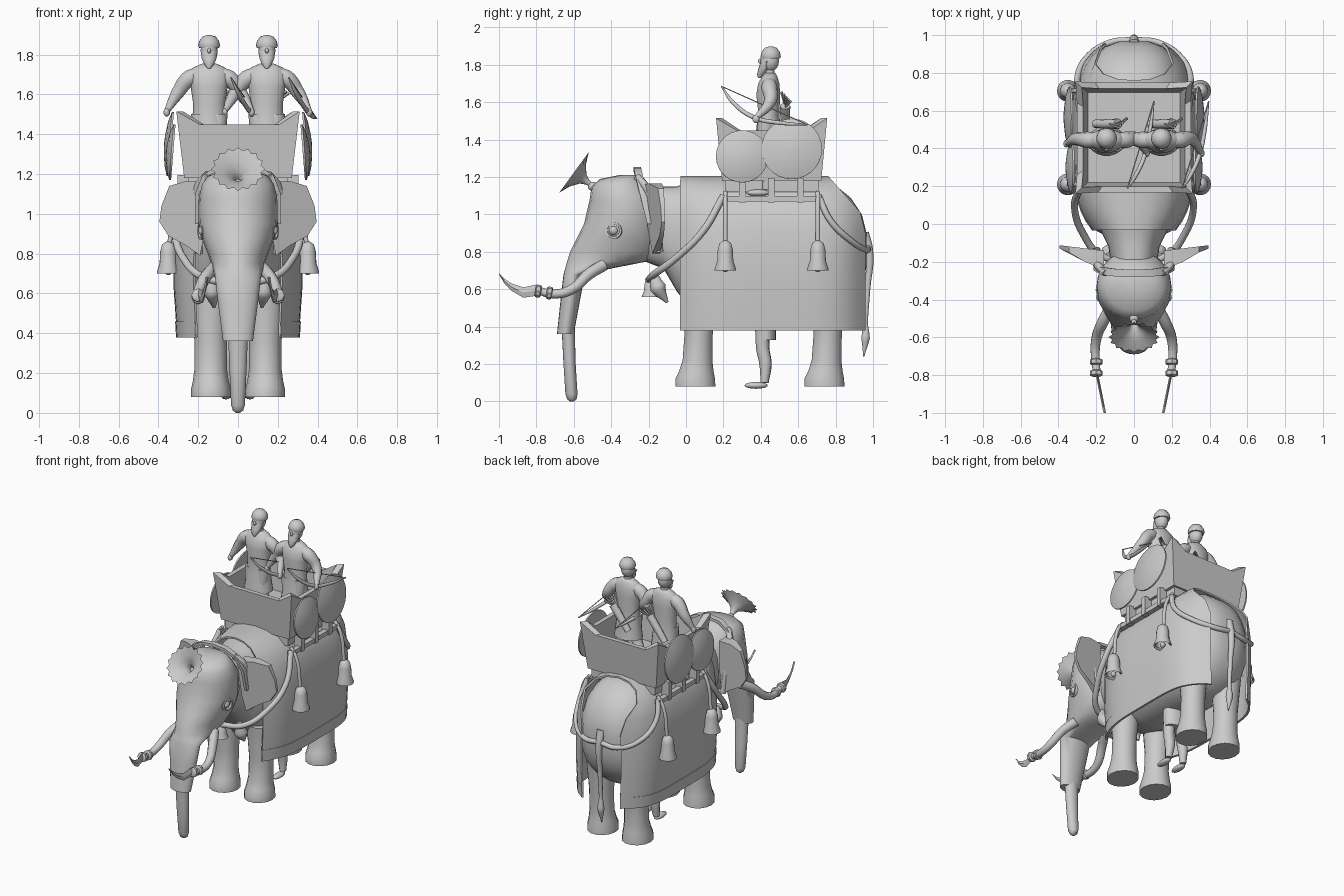
import bpy, bmesh, math
from mathutils import Vector

if "Cube" in bpy.data.objects:
    bpy.data.objects.remove(bpy.data.objects["Cube"])

GREY = bpy.data.materials.new("plain_grey")
GREY.use_nodes = True
GREY.diffuse_color = (0.6, 0.6, 0.6, 1)
GREY.node_tree.nodes["Principled BSDF"].inputs["Base Color"].default_value = (0.6, 0.6, 0.6, 1)
TAU = math.tau


def select(ob):
    bpy.ops.object.select_all(action="DESELECT")
    bpy.context.view_layer.objects.active = ob
    ob.select_set(True)


def finish(name, bm, angle=40, thick=0):
    bmesh.ops.recalc_face_normals(bm, faces=bm.faces)
    mesh = bpy.data.meshes.new(name)
    bm.to_mesh(mesh)
    bm.free()
    ob = bpy.data.objects.new(name, mesh)
    bpy.context.collection.objects.link(ob)
    mesh.materials.append(GREY)
    select(ob)
    if thick:
        m = ob.modifiers.new("thickness", "SOLIDIFY")
        m.thickness = thick
        m.offset = 0
        bpy.ops.object.modifier_apply(modifier=m.name)
    if angle:
        bpy.ops.object.shade_smooth_by_angle(angle=math.radians(angle))


def skin(name, rows, closed=True, caps=True, angle=40, thick=0):
    """Bridge rows of points into one surface."""
    bm = bmesh.new()
    vs = [[bm.verts.new(p) for p in r] for r in rows]
    n = len(rows[0])
    for a, b in zip(vs, vs[1:]):
        for i in range(n if closed else n - 1):
            j = (i + 1) % n
            bm.faces.new((a[i], a[j], b[j], b[i]))
    if caps and closed:
        bm.faces.new(vs[0])
        bm.faces.new(vs[-1])
    finish(name, bm, angle, thick)


def stack(name, levels, cx=0, n=20, angle=40):
    """Levels of (z, y front, y back, half width) joined as ovals."""
    skin(name, [[(cx + w * math.cos(k * TAU / n), (f + b) / 2 + (b - f) / 2 * math.sin(k * TAU / n), z)
                 for k in range(n)] for z, f, b, w in levels], angle=angle)


def turned(name, profile, place, axis=(0, 0, 1), n=18, wave=0):
    """Turn a (radius, height) profile about an axis; wave notches the last ring."""
    q = Vector(axis).to_track_quat("Z", "Y")
    rows = []
    for i, (r, h) in enumerate(profile):
        edge = wave if i == len(profile) - 1 else 0
        rows.append([Vector(place) + q @ Vector((r * (1 - edge * (k % 2)) * math.cos(k * TAU / n),
                     r * (1 - edge * (k % 2)) * math.sin(k * TAU / n), h)) for k in range(n)])
    skin(name, rows, caps=not wave)


def tube(name, pts, radii, sides=3):
    cu = bpy.data.curves.new(name, "CURVE")
    cu.dimensions = "3D"
    cu.bevel_depth = 1
    cu.bevel_resolution = sides
    cu.resolution_u = 6
    cu.use_fill_caps = True
    sp = cu.splines.new("BEZIER")
    sp.bezier_points.add(len(pts) - 1)
    for i, (bp, p) in enumerate(zip(sp.bezier_points, pts)):
        bp.co = p
        bp.handle_left_type = bp.handle_right_type = "AUTO"
        bp.radius = radii[i] if isinstance(radii, (list, tuple)) else radii
    ob = bpy.data.objects.new(name, cu)
    bpy.context.collection.objects.link(ob)
    cu.materials.append(GREY)
    select(ob)
    bpy.ops.object.convert(target="MESH")
    bpy.ops.object.shade_smooth_by_angle(angle=math.radians(50))


def box(name, place, size):
    bm = bmesh.new()
    bmesh.ops.create_cube(bm, size=1)
    for v in bm.verts:
        v.co = Vector(place) + Vector([a * b for a, b in zip(v.co, size)])
    finish(name, bm, 0)


def ball(name, place, size):
    bm = bmesh.new()
    bmesh.ops.create_uvsphere(bm, u_segments=16, v_segments=10, radius=1)
    for v in bm.verts:
        v.co = Vector(place) + Vector([a * b for a, b in zip(v.co, size)])
    finish(name, bm, 60)


def mirror_x(pts, s):
    return [(x * s, y, z) for x, y, z in pts]


def full(c):
    """Swell a sine or cosine so that ovals become slightly boxy."""
    return math.copysign(abs(c) ** .85, c)


# Elephant body: upright ovals (y, centre z, half width, half height)
barrel = [(-.3, .96, .11, .18), (-.12, .93, .135, .22), (-.05, .87, .17, .28), (.03, .83, .21, .345),
          (.2, .81, .265, .36), (.5, .81, .285, .365), (.7, .81, .28, .372), (.8, .81, .255, .345),
          (.88, .81, .215, .28), (.94, .81, .15, .19), (.965, .81, .08, .09)]
skin("elephant_body", [[(w * full(math.cos(k * TAU / 32)), y, c + h * full(math.sin(k * TAU / 32)))
                        for k in range(32)] for y, c, w, h in barrel], angle=60)

# Head with armoured trunk sleeve, and the bare trunk tip below it
stack("elephant_head", [(1.21, -.36, -.25, .1), (1.19, -.46, -.22, .15), (1.15, -.505, -.19, .18),
      (1.08, -.515, -.14, .197), (.95, -.545, -.13, .2), (.87, -.585, -.13, .18), (.8, -.62, -.14, .152),
      (.75, -.635, -.2, .135), (.715, -.645, -.38, .125), (.68, -.655, -.54, .115), (.55, -.67, -.565, .1),
      (.36, -.69, -.6, .075)], angle=60)
stack("trunk_tip", [(.4, -.665, -.595, .05), (.2, -.655, -.59, .042), (.04, -.645, -.58, .035),
                    (.012, -.635, -.585, .026), (0, -.62, -.6, .01)])
strap = [(.205, .95), (.205, 1.1), (.17, 1.19), (.09, 1.235), (0, 1.245)]
strap += [(-x, z) for x, z in strap[-2::-1]]
skin("head_strap", [[(x, y + (1.2 - z) * .25, z) for x, z in strap] for y in (-.27, -.23)], closed=False, thick=.02)
turned("head_plume", [(.012, -.02), (.015, .02), (.03, .05), (.075, .085), (.135, .11)],
       (0, -.51, 1.16), (0, -.81, .59), n=32, wave=.13)
ball("plume_knob", (0, -.5, 1.15), (.025, .025, .025))


# Blanket: side sheets meeting over the back and wrapping round the rump, with a lower border
def sheet(name, profile, grow):
    rows = []
    for i in range(21):
        row = []
        for fx, z in profile:
            end = .76 + .195 * min(1, (1.2 - z) / .22)
            y = -.03 + (end + .03) * i / 20
            t = (y - .46) / .5
            taper = .34 * t ** 4 if t < 0 else .54 * t ** 5
            row.append(((.317 * fx + math.copysign(grow, fx)) * (1 - taper), y, z))
        rows.append(row)
    skin(name, rows, closed=False, angle=50, thick=.012)


half = [(.95, .38), (.965, .46), (1, .62), (1, .78), (.97, .9), (.9, 1.01), (.76, 1.1), (.55, 1.16), (.3, 1.19)]
sheet("blanket", half + [(0, 1.2)] + [(-x, z) for x, z in half[::-1]], 0)

for s in (-1, 1):
    side = "left" if s > 0 else "right"
    sheet(side + "_blanket_border", [(s * .95, .38), (s * .965, .46)], .004)
    # Legs with spread feet
    for part, y in (("front", .05), ("hind", .74)):
        stack(f"{side}_{part}_leg", [(.08, y - .11, y + .11, .1), (.12, y - .11, y + .108, .099),
              (.16, y - .09, y + .1, .09), (.22, y - .07, y + .093, .082), (.36, y - .06, y + .095, .082),
              (.6, y - .08, y + .12, .1)], s * .137, 14)
    # Ear: a wedge, thick at the head and thin at the outer edge
    ear = [(.16, -.24, 1.16), (.26, -.2, 1.165), (.345, -.15, 1.14), (.385, -.135, 1.04), (.395, -.13, .96),
           (.35, -.14, .89), (.26, -.16, .84), (.19, -.18, .79), (.17, -.2, .9)]
    skin(side + "_ear", [mirror_x(ear, s), [(s * x, -.112 - (.4 - x) * .12, z) for x, y, z in ear]], angle=30)
    tube(side + "_ear_roll", mirror_x([(.15, -.26, 1.2), (.2, -.21, 1.14), (.215, -.16, 1.0), (.195, -.14, .8)], s), .02)
    # Eye with a raised rim
    turned(side + "_eye_rim", [(.045, -.02), (.045, .012), (.034, .012), (.03, 0)], (s * .18, -.385, .915), (s, -.3, 0))
    ball(side + "_eye", (s * .18, -.388, .915), (.02, .025, .025))
    # Tusk, collars and blade
    tube(side + "_tusk", mirror_x([(.12, -.44, .73), (.165, -.52, .68), (.2, -.61, .6), (.205, -.7, .575),
                                   (.195, -.8, .595)], s), [.032, .03, .027, .024, .02])
    for y, z in ((-.73, .58), (-.79, .59)):
        turned(side + "_tusk_collar", [(.026, -.016), (.034, -.01), (.034, .01), (.026, .016)],
               (s * .2, y, z), (0, -1, .15), n=8)
    blade = [(-.8, .625, .565), (-.87, .61, .555), (-.93, .63, .59), (-.97, .655, .63), (-1, .685, .68)]
    skin(side + "_tusk_blade", [[(s * (.195 + .2 * (y + .8) + d), y, z) for d, z in
         ((0, hi), (.007, (hi + lo) / 2), (0, lo), (-.007, (hi + lo) / 2))] for y, hi, lo in blade], angle=20)
    # Harness ropes
    tube(side + "_chest_rope", mirror_x([(.28, .2, 1.1), (.315, .09, .91), (.27, -.05, .77), (.17, -.17, .68),
                                         (0, -.2, .65)], s), .019)
    tube(side + "_rump_rope", mirror_x([(.28, .71, 1.1), (.3, .77, .97), (.25, .88, .86), (.13, .96, .81),
                                        (0, .975, .82)], s), .017)
    tube(side + "_chest_tassel", mirror_x([(.13, -.17, .68), (.13, -.15, .61), (.12, -.1, .53)], s), [.02, .045, .008])
    # Carrier rail with brackets and hanging bells
    box(side + "_carrier_rail", (s * .28, .455, 1.085), (.035, .54, .03))
    for y in (.3, .455, .61):
        box(side + "_rail_bracket", (s * .275, y, 1.13), (.06, .035, .13))
    for y in (.21, .705):
        tube(side + "_bell_strap", mirror_x([(.27, y, 1.12), (.315, y, 1.05), (.345, y, .84)], s), .012)
        turned(side + "_bell", [(.012, .16), (.032, .145), (.041, .11), (.044, .05), (.058, .01), (.058, 0),
               (.045, .01), (.03, .1)], (s * .35, y, .7))
        ball(side + "_bell_clapper", (s * .35, y, .71), (.018, .018, .018))
    # Round shields on the carrier sides
    for y, z, r, x in ((.3, 1.31, .14, .325), (.565, 1.35, .162, .335)):
        turned(side + "_shield", [(r, 0), (r, .01), (r * .7, .025), (r * .3, .034), (.004, .037)],
               (s * x, y, z), (s, 0, .08), n=28)

# Chest pendant and tail
turned("chest_bell", [(.012, .1), (.03, .08), (.036, .03), (.048, 0)], (0, -.19, .56))
tube("tail", [(0, .95, .9), (0, .98, .8), (0, .97, .6), (0, .96, .42), (0, .96, .34), (0, .95, .24)],
     [.03, .022, .016, .013, .024, .003])

# Carrier: four walls leaning outward, sharing raised corners
MID = .458
corners = [[Vector((sx * x, MID + sy * y, z)) for x, y, z in ((.27, .265, 1.18), (.31, .297, 1.515))]
           for sx, sy in ((-1, -1), (1, -1), (1, 1), (-1, 1))]
for i, name in enumerate(("front", "left", "back", "right")):
    (a, top_a), (b, top_b) = corners[i], corners[(i + 1) % 4]
    drop = a.lerp(top_a, .8) - top_a
    face = [a, top_a, top_a.lerp(top_b, .18) + drop, top_a.lerp(top_b, .82) + drop, top_b, b]
    centre = Vector((0, MID))
    inner = [(*(centre + (p.xy - centre) * .89), p.z) for p in face]
    skin("carrier_" + name, [face, inner], angle=0)
box("carrier_floor", (0, MID, 1.2), (.52, .51, .03))
box("carrier_base", (0, MID, 1.16), (.5, .5, .08))


def legs(name, x, z, y, spread):
    for s in (-1, 1):
        tube(name + "_leg", [(x + s * .045, y + .01, z + .4), (x + s * .05, y, z + .22),
                             (x + s * spread * .9, y + .015, z + .13), (x + s * spread, y + .01, z + .03)],
             [.048, .036, .034, .022])
        ball(name + "_foot", (x + s * spread, y - .035, z + .016), (.026, .062, .018))


# Archers standing in the carrier
for s in (-1, 1):
    n = "left_archer" if s > 0 else "right_archer"
    x = s * .145
    legs(n, x, 1.1, .42, .1)
    stack(n + "_tunic", [(1.34, .36, .52, .1), (1.46, .375, .505, .085), (1.55, .385, .5, .08), (1.64, .375, .505, .093),
          (1.7, .385, .5, .105), (1.735, .405, .49, .08), (1.755, .42, .48, .035)], x, 18, 60)
    tube(n + "_neck", [(x, .45, 1.73), (x, .445, 1.79)], .026)
    ball(n + "_head", (x, .447, 1.82), (.043, .05, .058))
    stack(n + "_beard", [(1.82, .4, .46, .043), (1.78, .387, .445, .037), (1.75, .38, .42, .024),
                         (1.73, .385, .405, .008)], x, 12)
    turned(n + "_helmet", [(.05, 0), (.055, .012), (.05, .035), (.033, .058), (.006, .066)], (x, .453, 1.833))
    ball(n + "_nose", (x, .397, 1.82), (.009, .012, .014))
    for d, hand_y in ((-1, .43), (1, .38)):
        tube(n + "_arm", [(x + d * .04, .445, 1.705), (x + d * .1, .445, 1.68), (x + d * .16, .45, 1.605),
                          (x + d * .21, hand_y, 1.52)], [.035, .044, .034, .016])
        ball(n + "_hand", (x + d * .213, hand_y - .005, 1.51), (.016, .02, .022))
    # Bow with its string, held in the left hand
    b = x + .11
    tube(n + "_bow", [(b, .19, 1.685), (b + .04, .25, 1.6), (b + .09, .36, 1.52), (b + .12, .5, 1.49),
                      (b + .14, .65, 1.48)], [.004, .011, .012, .011, .004])
    tube(n + "_bowstring", [(b, .19, 1.685), (b + .14, .65, 1.48)], .003, 1)
    # Slanted quiver with arrows
    turned(n + "_quiver", [(.022, 0), (.028, .2)], (x - .06, .53, 1.42), (.6, 0, .8), n=10)
    for k in range(5):
        dx = .012 * (k - 2)
        tube(n + "_arrow", [(x + .04 + dx, .53, 1.57), (x + .085 + dx, .535 + dx, 1.63 - dx)], [.004, .008], 1)

# Attendant walking beneath the animal
legs("attendant", 0, .07, .41, .06)
stack("attendant_kilt", [(.33, .38, .48, .09), (.42, .36, .48, .09), (.55, .36, .47, .09)])
